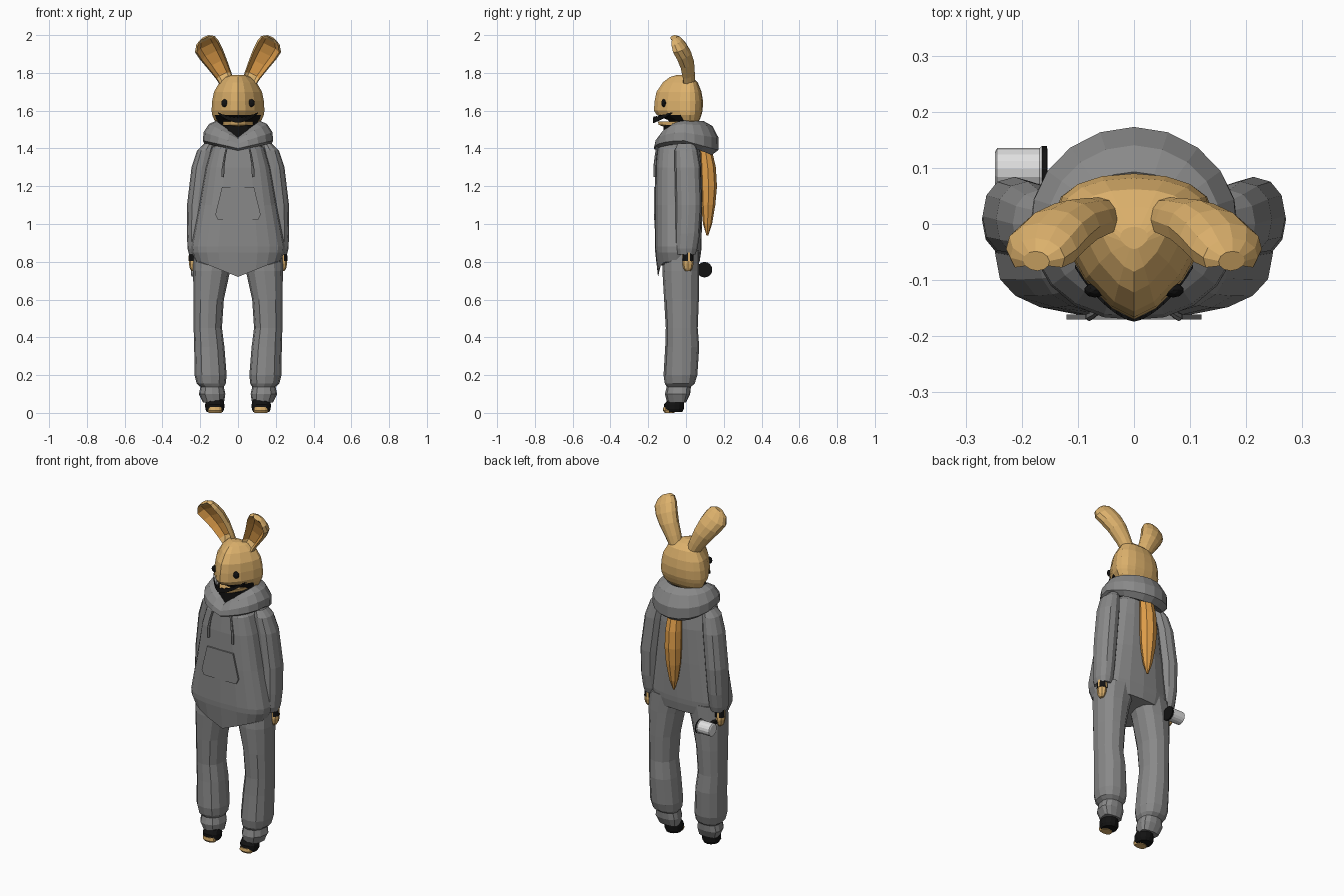
import bpy, bmesh, math
from mathutils import Vector

if "Cube" in bpy.data.objects:
    bpy.data.objects.remove(bpy.data.objects["Cube"])


def material(name, rgb):
    m = bpy.data.materials.new(name)
    m.diffuse_color = (*rgb, 1)
    m.use_nodes = True
    m.node_tree.nodes["Principled BSDF"].inputs["Base Color"].default_value = m.diffuse_color
    return m


GREY = material("grey cloth", (0.25, 0.25, 0.25))
TAN = material("tan fur", (0.72, 0.44, 0.15))
ORANGE = material("orange fur", (0.76, 0.35, 0.07))
BLACK = material("black", (0.006, 0.006, 0.006))
WHITE = material("white metal", (0.75, 0.75, 0.75))


def skin(name, rings, mats, rule=None, cap=True, loop=False):
    """Bridge rings of points; rule(row, column) picks the material index."""
    bm = bmesh.new()
    rows = [[bm.verts.new(p) for p in r] for r in rings]
    n = len(rows[0])
    for r in range(len(rows) if loop else len(rows) - 1):
        nxt = rows[(r + 1) % len(rows)]
        for k in range(n):
            f = bm.faces.new((rows[r][k], rows[r][(k + 1) % n], nxt[(k + 1) % n], nxt[k]))
            if rule:
                f.material_index = rule(r, k)
    if cap and not loop:
        bm.faces.new(rows[0])
        bm.faces.new(rows[-1])
    bmesh.ops.recalc_face_normals(bm, faces=bm.faces[:])
    me = bpy.data.meshes.new(name)
    bm.to_mesh(me)
    bm.free()
    for m in mats:
        me.materials.append(m)
    ob = bpy.data.objects.new(name, me)
    bpy.context.collection.objects.link(ob)
    return ob


def spow(v, e):
    return math.copysign(abs(v) ** e, v)


def ring(cx, cy, z, rx, yf, yb, n=12, pf=2.0, pb=2.0):
    """Horizontal section: widest at cy, reaching yf in front and yb behind."""
    pts = []
    for k in range(n):
        a = 2 * math.pi * (k + 0.5 * (n % 4 != 0)) / n
        c, s = math.cos(a), math.sin(a)
        p, depth = (pb, yb - cy) if s > 0 else (pf, cy - yf)
        pts.append(Vector((cx + rx * spow(c, 2 / p), cy + depth * spow(s, 2 / p), z)))
    return pts


# Hoodie body with a pointed front hem
body = [(.80, .225, -.148, .072), (.85, .245, -.163, .08), (.88, .248, -.165, .082), (1.1, .205, -.166, .086),
        (1.3, .17, -.162, .085), (1.40, .14, -.152, .075), (1.45, .08, -.12, .06)]
rings = [ring(0, -.05, z, rx, f, b, 20, 2.7, 2.4) for z, rx, f, b in body]
for p in rings[0]:
    if p.y < -.06:
        p.z -= .08 * max(0, 1 - abs(p.x) / .2)
skin("hoodie_body", rings, [GREY])


# Hood lying around the neck
def blend(c, front, side, back):
    return side + (front - side) * c if c > 0 else side + (side - back) * c


hood = []
for i in range(20):
    a = 2 * math.pi * i / 20
    s, c = math.sin(a), math.cos(a)
    q = 1 - abs(s) if c > 0 else c
    center = Vector((.138 * s, -.01 - .125 * c, blend(q, 1.425, 1.485, 1.455)))
    out = Vector((s, -c, 0))
    hw, hz = blend(q, .028, .045, .058), blend(q, .036, .062, .09)
    row = []
    for k in range(8):
        b = 2 * math.pi * k / 8
        row.append(center + out * (hw * math.cos(b) - .022 * math.sin(b)) + Vector((0, 0, hz * math.sin(b))))
    hood.append(row)
skin("hood", hood, [GREY], loop=True)

# Neck in shadow colour
skin("neck", [ring(0, -.02, z, .1, -.12, .07, 12) for z in (1.41, 1.525)], [BLACK])

# Head with a pointed muzzle overhanging the mouth
head = [(1.515, .09, -.07, .045), (1.55, .125, -.095, .072), (1.578, .137, -.155, .082), (1.60, .14, -.17, .088),
        (1.65, .137, -.166, .09), (1.70, .127, -.156, .082), (1.75, .098, -.122, .062), (1.778, .065, -.085, .03),
        (1.79, .025, -.045, -.005)]
skin("head", [ring(0, min(.02, b - .02), z, rx, f, b, 16, 1.5, 2.2) for z, rx, f, b in head], [TAN, BLACK],
     lambda r, k: int(r < 2 and 9 <= k <= 14))
skin("jaw", [ring(0, .0, z, rx, f, .03, 12, 1.6) for z, rx, f in
             ((1.505, .06, -.09), (1.525, .085, -.145), (1.542, .088, -.148))], [TAN])

# Grinning mouth strip with a toothed upper edge
low, high = [], []
for i in range(-10, 11):
    x = .0105 * i
    w = 1 - abs(i) / 10
    y = .02 - .19 * (1 - (abs(x) / .14) ** 1.5) ** .667 - .004
    z = 1.586 - .032 * (1 - (i / 10) ** 2)
    low.append(Vector((x, y, z - .018 * w ** .5)))
    high.append(Vector((x, y, z + .004 + (.012 if i % 2 else .003) * w ** .5)))
back = Vector((0, .006, 0))
skin("mouth", [[a, b, b + back, a + back] for a, b in zip(low, high)], [BLACK])


def blob(name, loc, size, mat):
    bm = bmesh.new()
    bmesh.ops.create_icosphere(bm, subdivisions=2, radius=1)
    for v in bm.verts:
        v.co = Vector([v.co[i] * size[i] + loc[i] for i in range(3)])
    me = bpy.data.meshes.new(name)
    bm.to_mesh(me)
    bm.free()
    me.materials.append(mat)
    bpy.context.collection.objects.link(bpy.data.objects.new(name, me))


# Ear path: x, y, z, half width, half depth
EAR = [(.052, .012, 1.735, .036, .036), (.078, .005, 1.79, .045, .043), (.112, -.004, 1.85, .057, .048),
       (.142, -.022, 1.90, .067, .05), (.165, -.045, 1.94, .07, .048), (.172, -.06, 1.972, .054, .036),
       (.174, -.066, 1.988, .026, .018)]
LEG = [(.12, .86, .115, -.12, .07), (.14, .75, .098, -.125, .07), (.155, .6, .08, -.116, .068),
       (.16, .45, .075, -.107, .062), (.152, .35, .08, -.11, .07), (.145, .2, .085, -.119, .06),
       (.142, .155, .077, -.112, .046), (.137, .138, .062, -.102, .026), (.137, .10, .07, -.112, .022),
       (.13, .055, .056, -.1, .0)]
SLEEVE = [(.15, .0, 1.425, .03, .045), (.17, .0, 1.39, .046, .06), (.19, .008, 1.3, .056, .068),
          (.213, .014, 1.1, .057, .07), (.218, .008, .95, .053, .066), (.217, .0, .87, .05, .06),
          (.217, .0, .838, .042, .05)]

for s, side in ((-1, "left"), (1, "right")):
    # Ears, scooped out in front
    rows = []
    for j, (x, y, z, hw, hd) in enumerate(EAR):
        wide, deep = Vector((.9 * s, 0, -.43)), Vector((-.1 * s, -.97, -.22))
        row = []
        for k in range(12):
            a = math.pi * k / 6
            d = hd * math.sin(a)
            if 0 < j < 6 and k in (2, 3, 4):
                d = -.012 if j < 5 else .005
            row.append(Vector((x * s, y, z)) + wide * hw * math.cos(a) + deep * d)
        rows.append(row)
    skin(side + "_ear", rows, [TAN, ORANGE], lambda r, k: int(0 < r < 5 and 1 <= k <= 4))
    blob(side + "_eye", (.07 * s, -.118, 1.64), (.019, .013, .021), BLACK)

    # Sleeves and hands with striped wrists
    skin(side + "_sleeve", [ring(x * s, y, z, rx, y - ry, y + ry, 12, 2.2, 2.2) for x, y, z, rx, ry in SLEEVE], [GREY])
    skin(side + "_wrist", [ring(.232 * s, .01, z, r, .01 - r, .01 + r, 16) for z, r in ((.805, .03), (.85, .028))],
         [BLACK, TAN], lambda r, k: int(k % 4 == 0))
    skin(side + "_hand", [ring(.235 * s, .01, z, rx, .01 - ry, .01 + ry, 8) for z, rx, ry in
                          ((.75, .01, .014), (.765, .02, .024), (.79, .025, .03), (.815, .024, .027))], [TAN])

    # Trouser legs with gathered cuffs, shoes and bare toes
    skin(side + "_trouser_leg", [ring(x * s, -.02, z, rx, f, b, 12, 2.3, 2.2) for x, z, rx, f, b in LEG], [GREY])
    skin(side + "_shoe", [ring(.123 * s, -.06, z, rx, f, b, 12, 2.3) for z, rx, f, b in
                          ((.004, .042, -.105, -.02), (.02, .05, -.117, -.012), (.045, .051, -.116, -.01),
                           (.07, .045, -.095, -.01))], [BLACK])
    skin(side + "_toes", [ring(.121 * s, -.09, z, rx, f, -.06, 12, 2.4) for z, rx, f in
                          ((0, .034, -.112), (.012, .04, -.122), (.03, .036, -.12))], [TAN])

    # Drawstring
    skin(side + "_drawstring", [ring(x * s, y, z, r, y - r, y + r, 6) for x, y, z, r in
                                ((.08, -.165, 1.25, .008), (.079, -.165, 1.3, .008), (.07, -.16, 1.36, .006),
                                 (.055, -.15, 1.42, .006))], [GREY])

# Front pocket plate
pocket = [(-.12, 1.05), (-.105, 1.02), (.105, 1.02), (.12, 1.05), (.085, 1.195), (-.085, 1.195)]
skin("front_pocket", [[Vector((x, y, z)) for x, z in pocket] for y in (-.161, -.17)], [GREY])

# Pointed tuft hanging down the back
tuft = [(.94, .005, .108, .118), (1.0, .026, .09, .138), (1.1, .044, .08, .155), (1.2, .05, .075, .164),
        (1.3, .048, .072, .158), (1.4, .04, .07, .135)]
skin("back_tuft", [ring(0, (f + b) / 2, z, rx, f, b, 8) for z, rx, f, b in tuft], [ORANGE])

# Small can with a dark end, and the grip joining it to the hand
can = []
for x, r in ((-.248, .03), (-.244, .037), (-.168, .037), (-.164, .041), (-.155, .041), (-.154, .03)):
    can.append([Vector((x, .098 + r * math.cos(math.pi * k / 8), .758 + r * math.sin(math.pi * k / 8)))
                for k in range(16)])
ob = skin("can", can, [WHITE, BLACK], lambda r, k: int(r > 2))
for f in ob.data.polygons:
    if f.normal.x > .9:
        f.material_index = 1
skin("can_grip", [[Vector((x + dx, y, z + dz)) for dx, dz in ((-.01, -.01), (.01, -.01), (.01, .01), (-.01, .01))]
                  for x, y, z in ((-.228, .01, .785), (-.205, .075, .765))], [BLACK])
